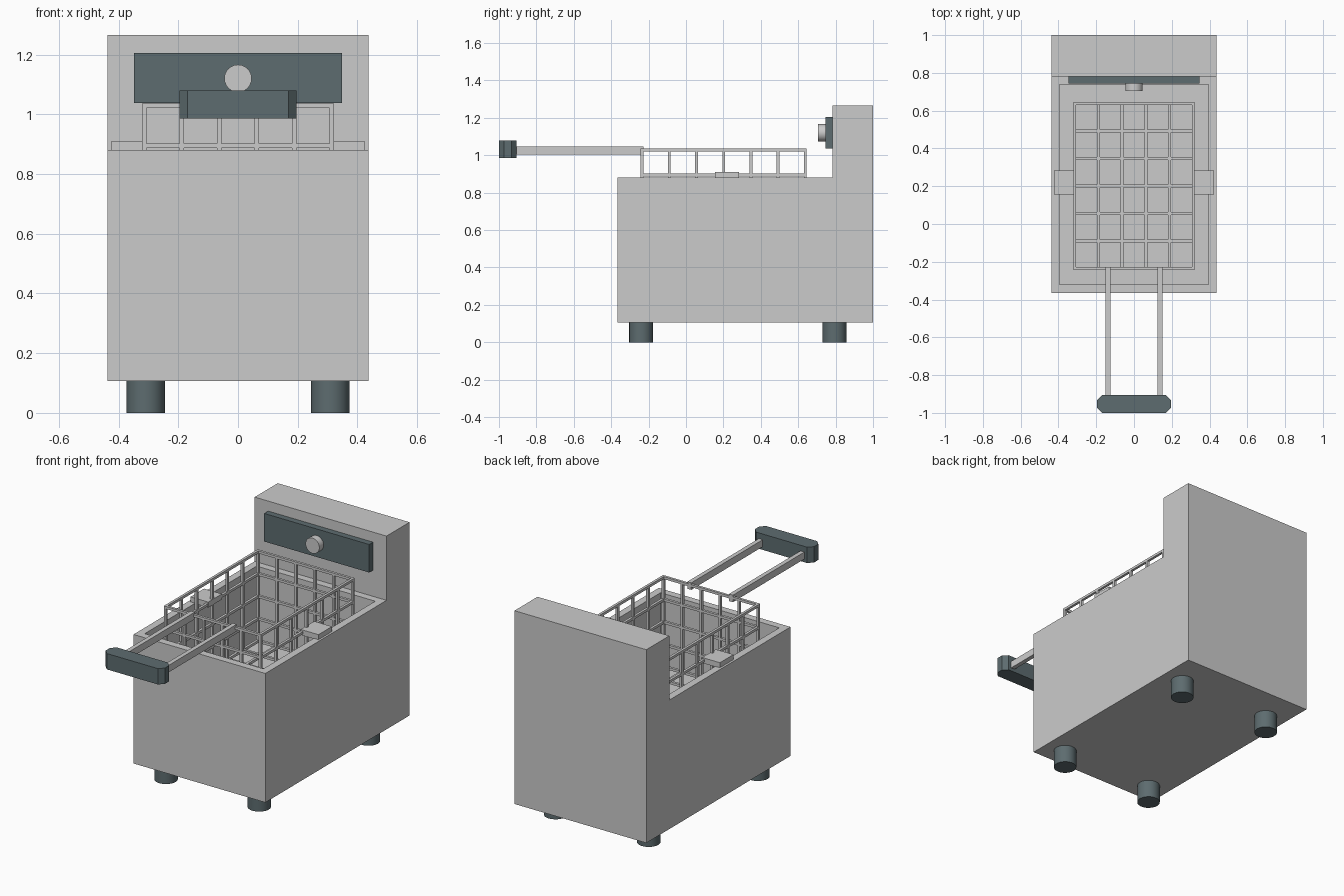
import bpy, bmesh
from mathutils import Matrix, Vector

if "Cube" in bpy.data.objects:
    bpy.data.objects.remove(bpy.data.objects["Cube"])

dark = bpy.data.materials.new("dark_slate")
dark.diffuse_color = (0.11, 0.15, 0.16, 1)
dark.use_nodes = True
dark.node_tree.nodes["Principled BSDF"].inputs["Base Color"].default_value = dark.diffuse_color


def finish(bm, name, mat=None):
    bmesh.ops.recalc_face_normals(bm, faces=bm.faces)
    me = bpy.data.meshes.new(name)
    bm.to_mesh(me)
    bm.free()
    ob = bpy.data.objects.new(name, me)
    bpy.context.collection.objects.link(ob)
    if mat:
        me.materials.append(mat)
    return ob


def add_box(bm, lo, hi):
    lo, hi = Vector(lo), Vector(hi)
    m = Matrix.Translation((lo + hi) / 2) @ Matrix.Diagonal((*(hi - lo), 1))
    return bmesh.ops.create_cube(bm, size=1, matrix=m)["verts"]


def box(name, lo, hi, mat=None):
    bm = bmesh.new()
    add_box(bm, lo, hi)
    return finish(bm, name, mat)


def cylinder(name, c, r, depth, mat=None, axis="Z"):
    bm = bmesh.new()
    m = Matrix.Translation(c)
    if axis == "Y":
        m = m @ Matrix.Rotation(1.5707963, 4, "X")
    bmesh.ops.create_cone(bm, cap_ends=True, segments=24, radius1=r, radius2=r, depth=depth, matrix=m)
    ob = finish(bm, name, mat)
    bpy.context.view_layer.objects.active = ob
    bpy.ops.object.select_all(action="DESELECT")
    ob.select_set(True)
    bpy.ops.object.shade_smooth_by_angle()
    return ob


# Body: L-shaped side profile extruded across x, with the oil tank sunk into the top
RIM, TANK_Z = 0.88, 0.44
profile = [(-0.365, 0.107), (1, 0.107), (1, 1.265), (0.782, 1.265), (0.782, RIM), (-0.365, RIM)]
bm = bmesh.new()
side = bm.faces.new([bm.verts.new((-0.437, y, z)) for y, z in profile])
ext = bmesh.ops.extrude_face_region(bm, geom=[side], use_keep_orig=True)
bmesh.ops.translate(bm, vec=(0.874, 0, 0), verts=[v for v in ext["geom"] if isinstance(v, bmesh.types.BMVert)])
bmesh.ops.recalc_face_normals(bm, faces=bm.faces)
top = next(f for f in bm.faces if all(abs(v.co.z - RIM) < 1e-4 for v in f.verts))
bmesh.ops.inset_individual(bm, faces=[top], thickness=0.062)
ext = bmesh.ops.extrude_discrete_faces(bm, faces=[top])
bottom = ext["faces"][0]
bmesh.ops.translate(bm, vec=(0, 0, TANK_Z - RIM), verts=bottom.verts)
finish(bm, "fryer_body")

# Feet
for sx in (-1, 1):
    for y in (-0.24, 0.794):
        cylinder("foot", (sx * 0.309, y, 0.055), 0.064, 0.11, dark)

# Control panel and knob
box("control_panel", (-0.348, 0.745, 1.037), (0.348, 0.785, 1.205), dark)
cylinder("control_knob", (0, 0.727, 1.12), 0.046, 0.044, axis="Y")

# Wire basket: rings, uprights and floor grid
T = 0.0075
X, Y0, Y1, ZT, STEP, ROWS = 0.314, -0.235, 0.638, 1.028, 0.134, 4
ZB = ZT - STEP * ROWS
xs = [-X + 2 * X * i / 5 for i in range(6)]
ys = [Y0 + (Y1 - Y0) * i / 6 for i in range(7)]
bm = bmesh.new()


def wire(a, b):
    add_box(bm, [v - T for v in a], [v + T for v in b])


for k in range(ROWS + 1):
    z = ZT - STEP * k
    for x in (-X, X):
        wire((x, Y0, z), (x, Y1, z))
    for y in (Y0, Y1):
        wire((-X, y, z), (X, y, z))
for x in xs:
    for y in ys:
        if x in (xs[0], xs[-1]) or y in (ys[0], ys[-1]):
            wire((x, y, ZB), (x, y, ZT))
for x in xs[1:-1]:
    wire((x, Y0, ZB), (x, Y1, ZB))
for y in ys[1:-1]:
    wire((-X, y, ZB), (X, y, ZB))
finish(bm, "wire_basket")

# Side rests that hold the basket on the rim
for s in (-1, 1):
    a, b = sorted((s * 0.306, s * 0.424))
    box("basket_rest", (a, 0.156, 0.877), (b, 0.284, 0.91))

# Handle rods and chamfered grip
for s in (-1, 1):
    c = s * 0.138
    box("handle_rod", (c - 0.013, -0.92, 1.004), (c + 0.013, -0.228, 1.046))
bm = bmesh.new()
add_box(bm, (-0.196, -1, 0.985), (0.196, -0.905, 1.08))
edges = [e for e in bm.edges if abs(e.verts[0].co.z - e.verts[1].co.z) > 0.05]
bmesh.ops.bevel(bm, geom=edges, offset=0.027, segments=1, affect="EDGES")
finish(bm, "handle_grip", dark)
